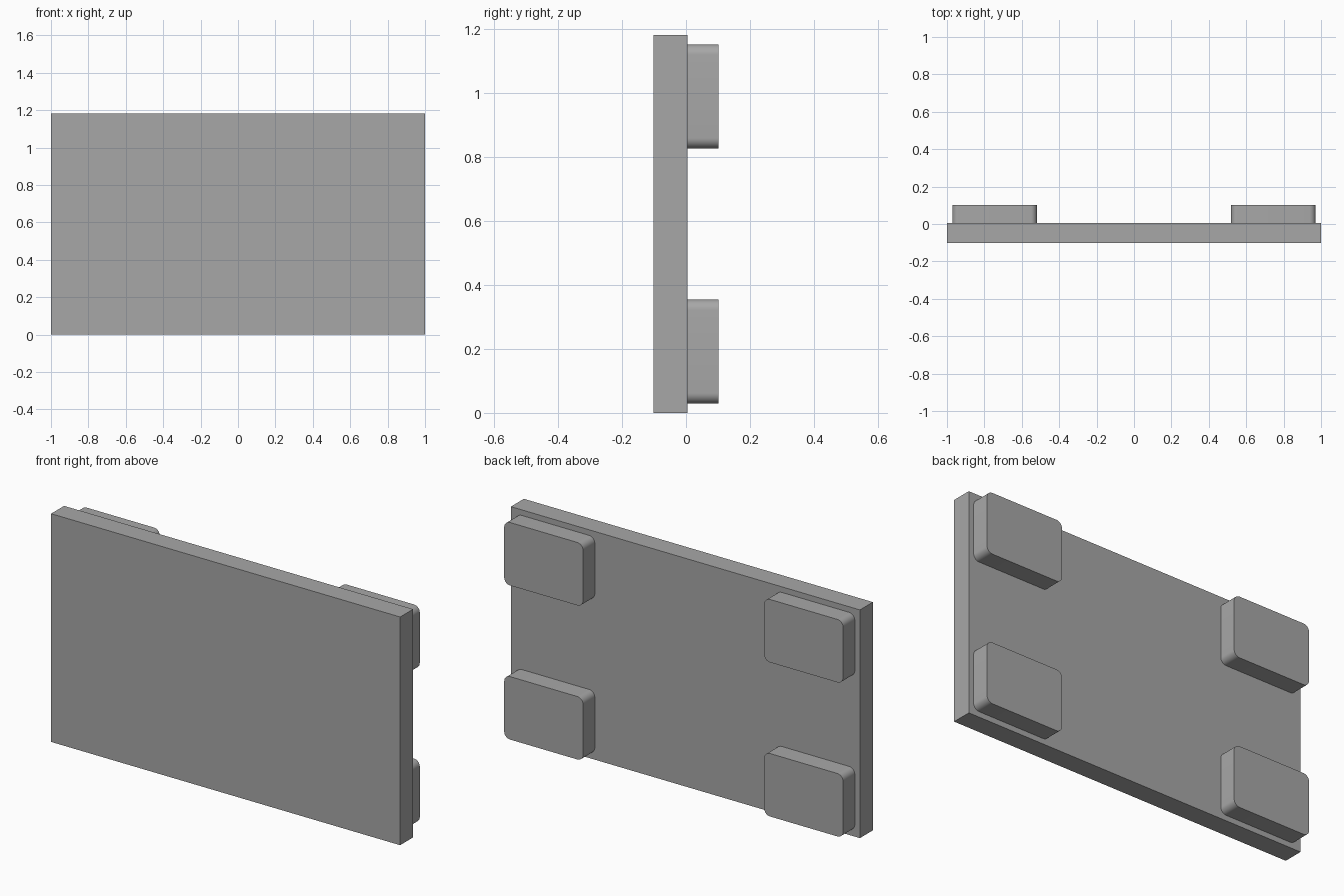
import bpy, bmesh
from mathutils import Matrix, Vector

if "Cube" in bpy.data.objects:
    bpy.data.objects.remove(bpy.data.objects["Cube"])

# Mid-dark grey shared by all parts
grey = bpy.data.materials.new("dark_grey")
grey.diffuse_color = (0.39, 0.39, 0.39, 1)
grey.use_nodes = True
grey.node_tree.nodes["Principled BSDF"].inputs["Base Color"].default_value = grey.diffuse_color


def box(name, lo, hi, radius=0.0):
    """Box between two corners; radius rounds the edges running along y."""
    lo, hi = Vector(lo), Vector(hi)
    bm = bmesh.new()
    bmesh.ops.create_cube(bm, size=1, matrix=Matrix.Translation((lo + hi) / 2)
                          @ Matrix.Diagonal((*(hi - lo), 1)))
    if radius:
        edges = [e for e in bm.edges
                 if abs(e.verts[0].co.y - e.verts[1].co.y) > 1e-4]
        bmesh.ops.bevel(bm, geom=edges, offset=radius, segments=8,
                        profile=0.5, affect='EDGES')
    mesh = bpy.data.meshes.new(name)
    bm.to_mesh(mesh)
    bm.free()
    mesh.materials.append(grey)
    obj = bpy.data.objects.new(name, mesh)
    bpy.context.collection.objects.link(obj)
    if radius:
        bpy.context.view_layer.objects.active = obj
        obj.select_set(True)
        bpy.ops.object.shade_smooth_by_angle()
        obj.select_set(False)
    return obj


# Flat front panel
FRONT, BACK, PAD_BACK = -0.101, 0.005, 0.101
HEIGHT = 1.182
box("panel", (-1, FRONT, 0), (1, BACK, HEIGHT))

# Four rounded mounting pads on the back
PAD_W, PAD_H, INSET = 0.452, 0.326, 0.029
for side, x in (("left", -1 + INSET), ("right", 1 - INSET - PAD_W)):
    for level, z in (("lower", INSET), ("upper", HEIGHT - INSET - PAD_H)):
        box(f"{level}_{side}_pad", (x, BACK, z),
            (x + PAD_W, PAD_BACK, z + PAD_H), radius=0.033)
